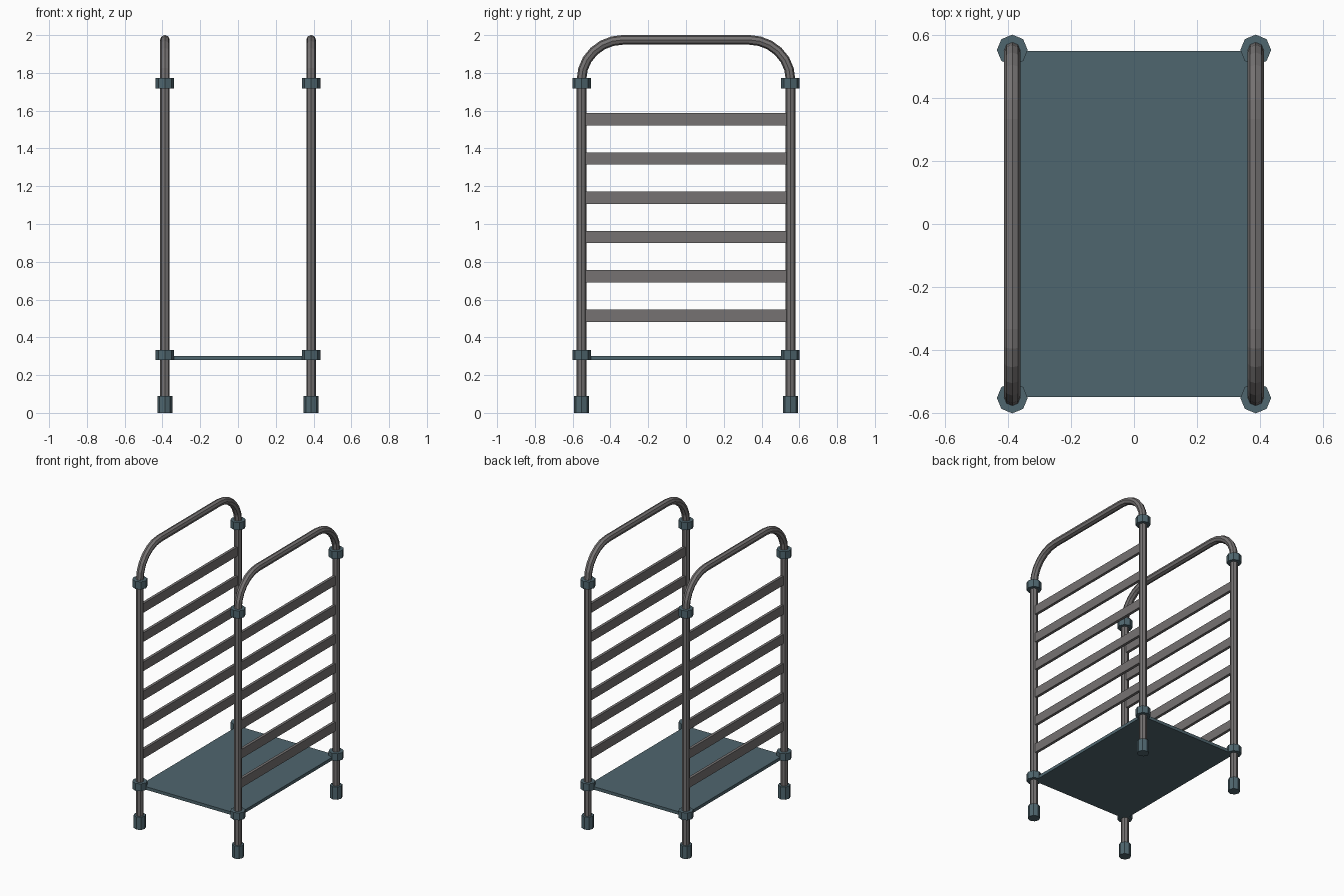
import bpy, bmesh, math
from mathutils import Vector

if "Cube" in bpy.data.objects:
    bpy.data.objects.remove(bpy.data.objects["Cube"])

PX, PY = 0.387, 0.553   # post centres


def material(name, rgb):
    m = bpy.data.materials.new(name)
    m.diffuse_color = (*rgb, 1)
    m.use_nodes = True
    m.node_tree.nodes["Principled BSDF"].inputs["Base Color"].default_value = m.diffuse_color
    return m


steel = material("grey_steel", (0.18, 0.17, 0.17))
blue = material("slate_blue", (0.078, 0.133, 0.158))


def finish(name, bm, mat):
    bmesh.ops.recalc_face_normals(bm, faces=bm.faces)
    me = bpy.data.meshes.new(name)
    bm.to_mesh(me)
    bm.free()
    me.materials.append(mat)
    ob = bpy.data.objects.new(name, me)
    bpy.context.collection.objects.link(ob)
    return ob


def box(name, loc, size, mat):
    bm = bmesh.new()
    bmesh.ops.create_cube(bm, size=1)
    for v in bm.verts:
        v.co = Vector(a * b for a, b in zip(v.co, size)) + Vector(loc)
    return finish(name, bm, mat)


def cylinder(name, x, y, z0, z1, r, mat):
    bm = bmesh.new()
    bmesh.ops.create_cone(bm, cap_ends=True, segments=8, radius1=r, radius2=r, depth=z1 - z0)
    bmesh.ops.translate(bm, verts=bm.verts, vec=(x, y, (z0 + z1) / 2))
    return finish(name, bm, mat)


def tube(name, x, path, r, mat, sides=8):
    """Sweep an octagon along a path of (y, z) points."""
    bm = bmesh.new()
    rings = []
    for i, p in enumerate(path):
        a, b = path[max(i - 1, 0)], path[min(i + 1, len(path) - 1)]
        t = Vector((0, b[0] - a[0], b[1] - a[1])).normalized()
        n = Vector((0, -t.z, t.y))
        c = Vector((x, *p))
        rings.append([bm.verts.new(c + r * (math.cos(k * math.tau / sides) * Vector((1, 0, 0))
                                            + math.sin(k * math.tau / sides) * n))
                      for k in range(sides)])
    for p, q in zip(rings, rings[1:]):
        for k in range(sides):
            j = (k + 1) % sides
            bm.faces.new((p[k], p[j], q[j], q[k]))
    bm.faces.new(rings[0])
    bm.faces.new(rings[-1])
    return finish(name, bm, mat)


# Bent frame path: up one post, over the rounded top, down the other
bend = [(0.333 + 0.22 * math.cos(a), 1.765 + 0.21 * math.sin(a))
        for a in (i * math.pi / 12 for i in range(7))]
half = [(PY, 0.02)] + bend
path = half + [(-y, z) for y, z in reversed(half)]

for sx, side in ((-1, "left"), (1, "right")):
    tube(f"{side}_frame_tube", sx * PX, path, 0.0255, steel)
    # Tray rails between the posts
    for i in range(6):
        box(f"{side}_tray_rail_{i + 1}", (sx * PX, 0, 0.515 + i * 0.208),
            (0.02, 2 * PY - 0.02, 0.065), steel)
    # Feet and collars
    for sy, end in ((-1, "front"), (1, "back")):
        x, y = sx * PX, sy * PY
        cylinder(f"{end}_{side}_foot", x, y, 0, 0.09, 0.04, blue)
        cylinder(f"{end}_{side}_lower_collar", x, y, 0.28, 0.332, 0.049, blue)
        cylinder(f"{end}_{side}_upper_collar", x, y, 1.718, 1.772, 0.049, blue)

# Bottom shelf
box("bottom_shelf", (0, 0, 0.291), (2 * PX, 2 * PY - 0.006, 0.022), blue)
